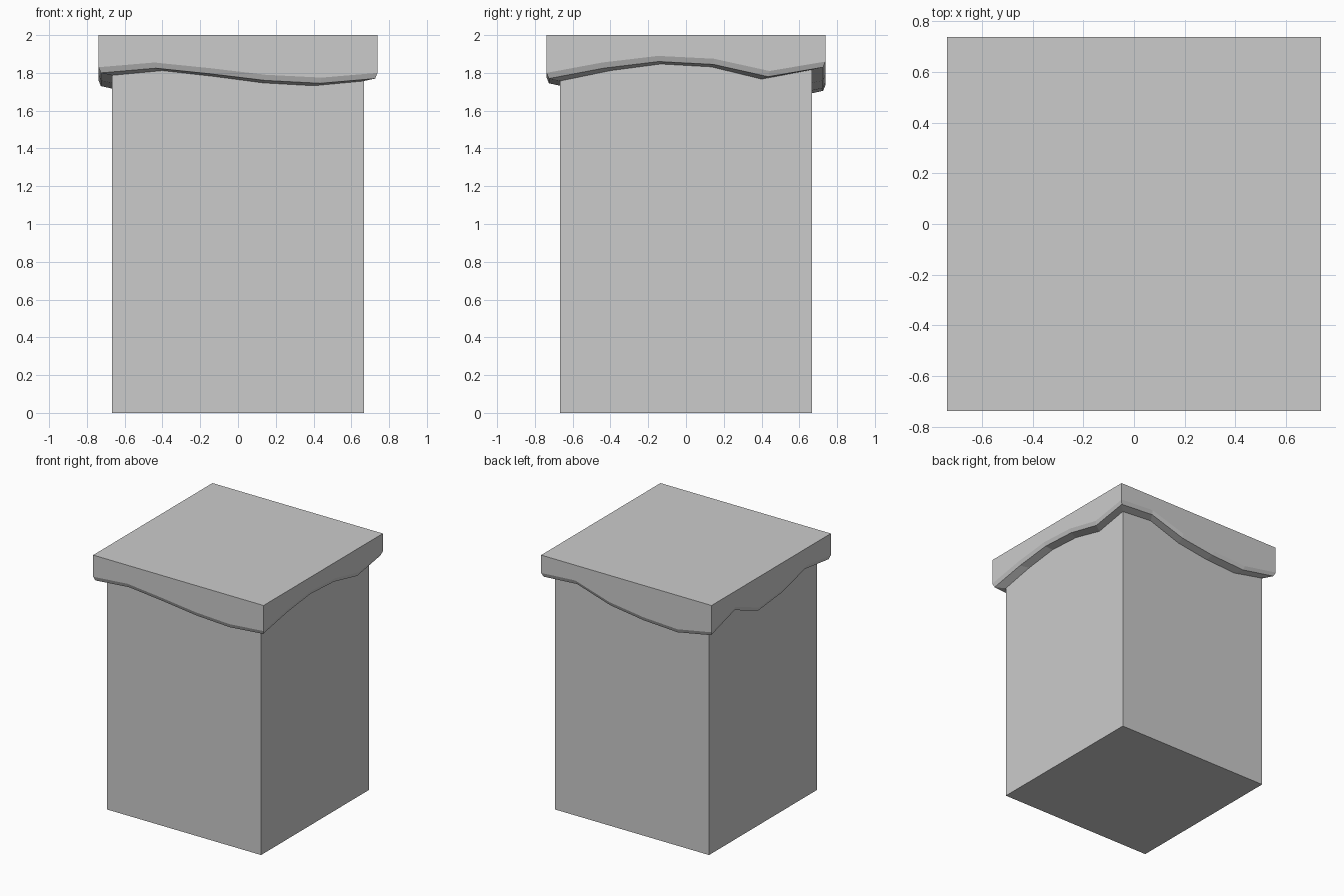
import bpy

if "Cube" in bpy.data.objects:
    bpy.data.objects.remove(bpy.data.objects["Cube"])

CAP, BODY = 0.738, 0.667
T = [-1, -0.6, -0.2, 0.2, 0.6]

# drip heights of the outer edge, counter-clockwise from the front left corner
FRONT = [1.83, 1.855, 1.825, 1.79, 1.775]
RIGHT = [1.80, 1.855, 1.89, 1.875, 1.81]
BACK = [1.86, 1.88, 1.79, 1.75, 1.735]
LEFT = [1.79, 1.875, 1.76, 1.79, 1.865]
HEIGHTS = FRONT + RIGHT + BACK + LEFT
SQUARE = ([(t, -1) for t in T] + [(1, t) for t in T]
          + [(-t, 1) for t in T] + [(-1, -t) for t in T])


def wavy_ring(half, drop):
    return [(x * half, y * half, h - drop) for (x, y), h in zip(SQUARE, HEIGHTS)]


def flat_ring(half, z):
    return [(x * half, y * half, z) for x, y in SQUARE]


def skin(name, rings, close_bottom=False, close_top=False):
    """Join rings listed from bottom to top into one surface."""
    n = len(SQUARE)
    verts = [v for ring in rings for v in ring]
    faces = [(r * n + i, r * n + (i + 1) % n, (r + 1) * n + (i + 1) % n, (r + 1) * n + i)
             for r in range(len(rings) - 1) for i in range(n)]
    if close_bottom:
        faces.append(tuple(reversed(range(n))))
    if close_top:
        faces.append(tuple(range((len(rings) - 1) * n, len(rings) * n)))
    mesh = bpy.data.meshes.new(name)
    mesh.from_pydata(verts, [], faces)
    mesh.update()
    obj = bpy.data.objects.new(name, mesh)
    bpy.context.collection.objects.link(obj)
    return obj


# square block, its walls meeting the underside of the cap
skin("block_body", [flat_ring(BODY, 0), wavy_ring(BODY, 0.043)], close_bottom=True)

# overhanging cap with a wavy, bevelled lower edge
skin("wavy_cap", [wavy_ring(BODY, 0.043), wavy_ring(CAP - 0.012, 0.03),
                  wavy_ring(CAP, 0), flat_ring(CAP, 2)], close_top=True)
